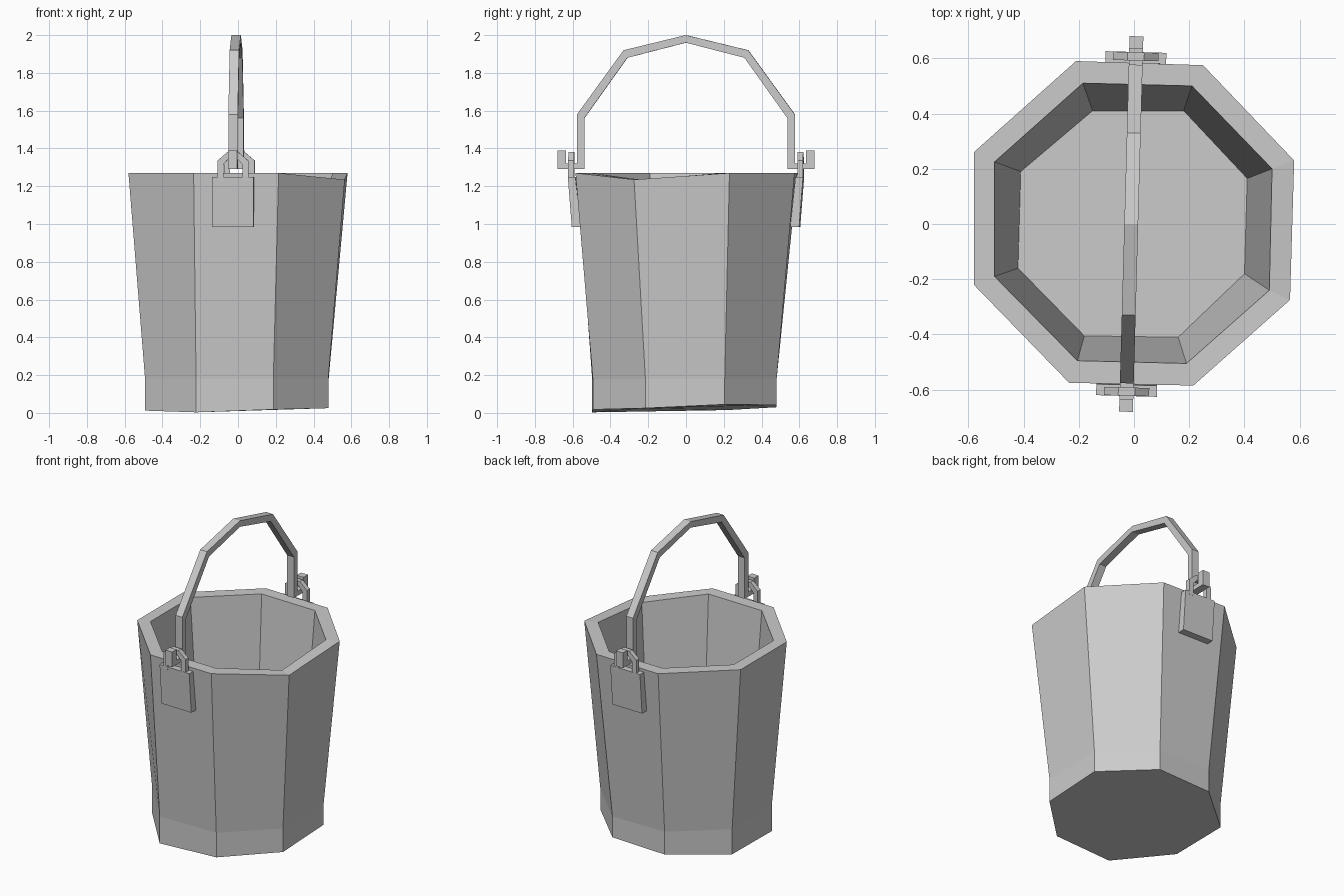
import bpy, bmesh, math
from mathutils import Matrix

if "Cube" in bpy.data.objects:
    bpy.data.objects.remove(bpy.data.objects["Cube"])


def finish(name, bm, matrix=None):
    bmesh.ops.recalc_face_normals(bm, faces=bm.faces)
    me = bpy.data.meshes.new(name)
    bm.to_mesh(me)
    bm.free()
    ob = bpy.data.objects.new(name, me)
    bpy.context.collection.objects.link(ob)
    if matrix:
        ob.matrix_world = matrix
    return ob


def loft(name, rings, matrix=None):
    """Closed solid through a list of equal-sized rings, capped at both ends."""
    bm = bmesh.new()
    vs = [[bm.verts.new(p) for p in ring] for ring in rings]
    n = len(vs[0])
    for a, b in zip(vs, vs[1:]):
        for i in range(n):
            j = (i + 1) % n
            bm.faces.new((a[i], a[j], b[j], b[i]))
    bm.faces.new(vs[0])
    bm.faces.new(vs[-1])
    return finish(name, bm, matrix)


def mirrored(half):
    """Mirror (outer, inner) pairs that start on the centre line."""
    return [[(-u, v) for u, v in pair] for pair in reversed(half[1:])] + half


# Bucket: slightly irregular octagon, from the base up, over the rim, to the floor
rim = [(-.21, .59), (.25, .575), (.58, .23), (.565, -.275),
       (.215, -.585), (-.235, -.575), (-.58, -.22), (-.58, .26)]
low = [(-.18, .48), (.20, .48), (.48, .205), (.478, -.215),
       (.187, -.493), (-.222, -.497), (-.492, -.19), (-.49, .22)]
lip = [(-.185, .51), (.21, .50), (.50, .20), (.49, -.24),
       (.19, -.505), (-.205, -.495), (-.505, -.19), (-.505, .225)]
floor = [(-.15, .41), (.18, .41), (.41, .165), (.40, -.18),
         (.16, -.41), (-.18, -.405), (-.42, -.16), (-.41, .19)]
base_z = [.03, .042, .045, .025, .018, .003, .012, .015]
rim_z = [1.27, 1.27, 1.27, 1.235, 1.27, 1.27, 1.27, 1.27]


def ring(points, z):
    return [(x, y, h) for (x, y), h in zip(points, z)]


loft("bucket", [ring(low, base_z), ring(low, [.18] * 8), ring(rim, rim_z),
                ring(lip, rim_z), ring(floor, [.18] * 8)])

# Handle: faceted arch ending in upturned hooks, slightly twisted on the bucket
twist = Matrix.Translation((-.01, 0, 0)) @ Matrix.Rotation(math.radians(-1.6), 4, 'Z')
arch = mirrored([[(0, 2.0), (0, 1.96)], [(.33, 1.92), (.31, 1.88)],
                 [(.577, 1.58), (.538, 1.56)], [(.577, 1.32), (.538, 1.29)],
                 [(.635, 1.32), (.68, 1.29)], [(.635, 1.39), (.68, 1.39)]])
w = .025
loft("handle", [[(-w, *o), (w, *o), (w, *i), (-w, *i)] for o, i in arch], twist)

# Brackets: leaning plate with a loop that holds the hook, front and back
loop = mirrored([[(0, 1.38), (0, 1.347)], [(.03, 1.38), (.022, 1.347)],
                 [(.082, 1.335), (.05, 1.315)], [(.082, 1.23), (.05, 1.23)]])
for side, angle in (("front", 0), ("back", math.pi)):
    m = twist @ Matrix.Rotation(angle, 4, 'Z')
    loft(side + "_plate", [[(-.11, -.602, .985), (.11, -.602, .985),
                            (.11, -.555, .985), (-.11, -.555, .985)],
                           [(-.11, -.623, 1.25), (.11, -.623, 1.25),
                            (.11, -.583, 1.25), (-.11, -.583, 1.25)]], m)
    loft(side + "_loop", [[(o[0], -.622, o[1]), (o[0], -.592, o[1]),
                           (i[0], -.592, i[1]), (i[0], -.622, i[1])]
                          for o, i in loop], m)
